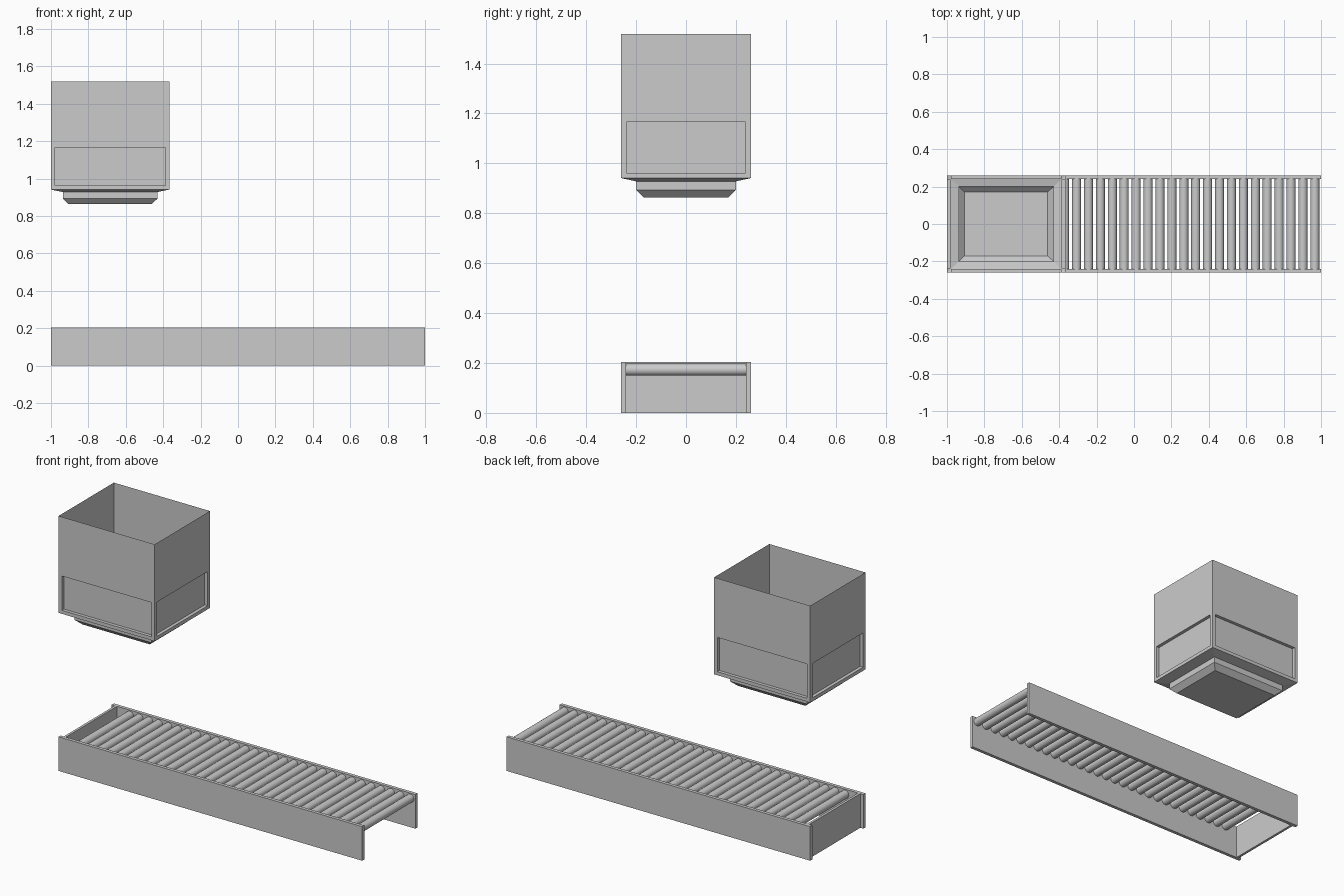
import bpy, bmesh, math

if "Cube" in bpy.data.objects:
    bpy.data.objects.remove(bpy.data.objects["Cube"])


def finish(name, bm):
    mesh = bpy.data.meshes.new(name)
    bm.to_mesh(mesh)
    bm.free()
    obj = bpy.data.objects.new(name, mesh)
    bpy.context.collection.objects.link(obj)
    return obj


def box(name, lo, hi):
    bm = bmesh.new()
    bmesh.ops.create_cube(bm, size=1)
    for v in bm.verts:
        v.co = [(l + h) / 2 + c * (h - l) for l, h, c in zip(lo, hi, v.co)]
    return finish(name, bm)


# Conveyor side rails and closing plate at the left end
RAIL_TOP = 0.203
box("front_rail", (-1, -0.26, 0), (1, -0.24, RAIL_TOP))
box("back_rail", (-1, 0.24, 0), (1, 0.26, RAIL_TOP))
box("end_plate", (-0.98, -0.24, 0), (-0.965, 0.24, RAIL_TOP))

# Rollers, evenly spaced between the rails
R, PITCH, COUNT = 0.024, 0.0637, 30
for i in range(COUNT):
    bpy.ops.mesh.primitive_cylinder_add(
        vertices=24, radius=R, depth=0.48,
        location=(0.967 - i * PITCH, 0, 0.173), rotation=(math.pi / 2, 0, 0))
    roller = bpy.context.object
    roller.name = f"roller_{i + 1:02d}"
    bpy.ops.object.shade_smooth_by_angle(angle=math.radians(40))

# Open hopper: one thin shell made of rectangular rings, from the base up
CX = -0.6835
rings = [  # half width, half depth, height
    (0.222, 0.170, 0.863),
    (0.253, 0.200, 0.893),
    (0.253, 0.200, 0.928),
    (0.3165, 0.260, 0.941),
    (0.3165, 0.260, 1.187),
    (0.3165, 0.260, 1.518),
]
bm = bmesh.new()
loops = [[bm.verts.new((CX + sx * w, sy * d, z))
          for sx, sy in ((-1, -1), (1, -1), (1, 1), (-1, 1))]
         for w, d, z in rings]
bm.faces.new(loops[0][::-1])
panels = []
for k, (a, b) in enumerate(zip(loops, loops[1:])):
    for i in range(4):
        j = (i + 1) % 4
        f = bm.faces.new((a[i], a[j], b[j], b[i]))
        if k == 3:
            panels.append(f)
bm.normal_update()

# Recessed panel low on each hopper side
res = bmesh.ops.inset_individual(bm, faces=panels, thickness=0.021, depth=0,
                                 use_even_offset=True)
bm.normal_update()
walls = bmesh.ops.extrude_discrete_faces(bm, faces=panels)["faces"]
for f in walls:
    n = f.normal.copy()
    bmesh.ops.translate(bm, verts=f.verts[:], vec=-0.0195 * n)
finish("hopper", bm)
